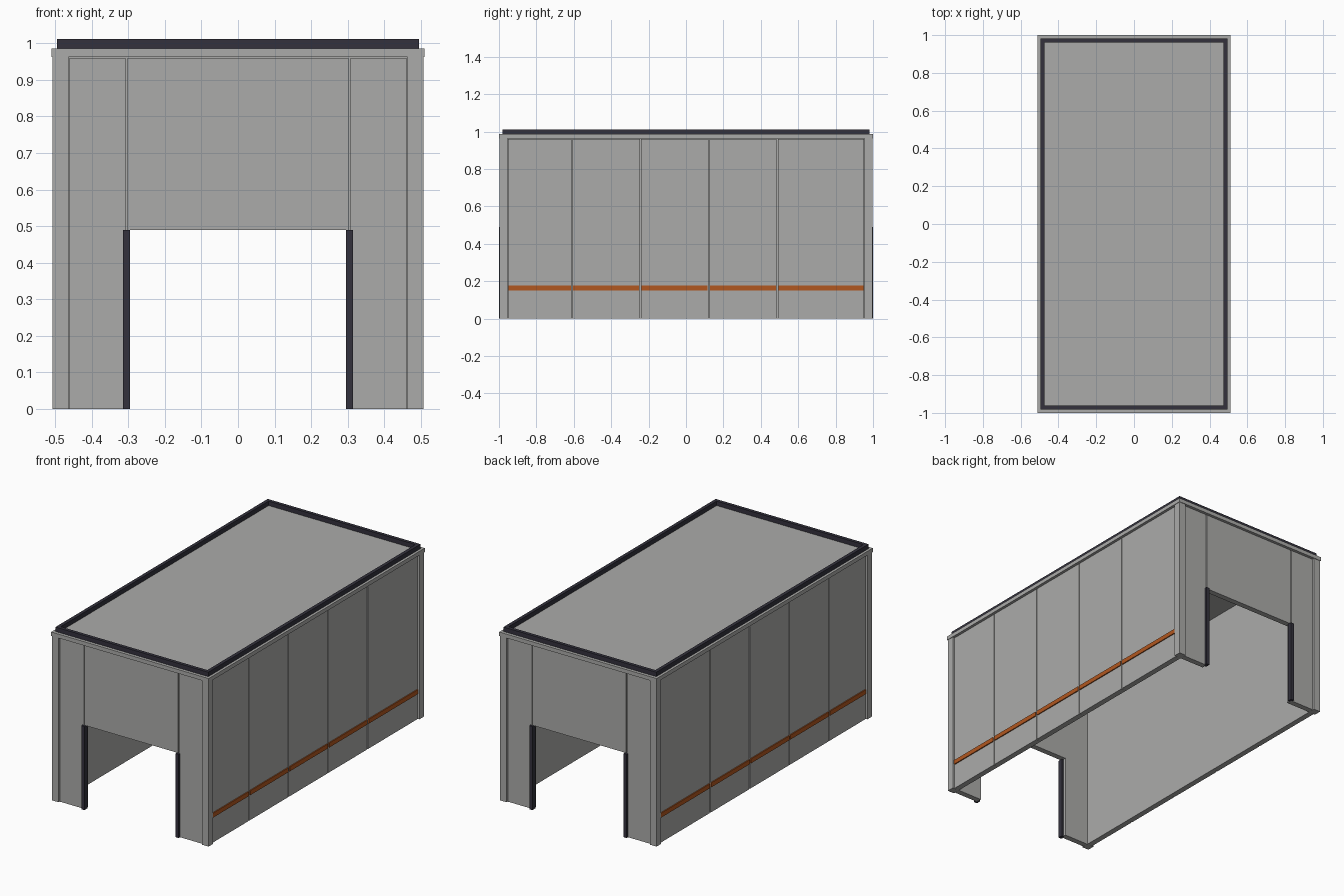
import bpy
import bmesh

if "Cube" in bpy.data.objects:
    bpy.data.objects.remove(bpy.data.objects["Cube"], do_unlink=True)


def material(name, rgb):
    mat = bpy.data.materials.new(name)
    mat.use_nodes = True
    mat.diffuse_color = (*rgb, 1)
    mat.node_tree.nodes["Principled BSDF"].inputs["Base Color"].default_value = (*rgb, 1)
    return mat


GREY = material("concrete_grey", (0.41, 0.41, 0.40))
DARK = material("dark_trim", (0.033, 0.031, 0.046))
ORANGE = material("orange_stripe", (0.44, 0.095, 0.014))


def boxes(name, mat, spans, mirror_x=False, mirror_y=False):
    """One object made of boxes, each given as x, y and z ranges."""
    bm = bmesh.new()
    for span in spans:
        verts = bmesh.ops.create_cube(bm, size=1)["verts"]
        for v in verts:
            v.co = [lo if c < 0 else hi for c, (lo, hi) in zip(v.co, span)]
    mesh = bpy.data.meshes.new(name)
    bm.to_mesh(mesh)
    bm.free()
    mesh.materials.append(mat)
    obj = bpy.data.objects.new(name, mesh)
    bpy.context.collection.objects.link(obj)
    if mirror_x or mirror_y:
        mod = obj.modifiers.new("Mirror", "MIRROR")
        mod.use_axis = (mirror_x, mirror_y, False)
        mod.use_mirror_merge = False
    return obj


# Main dimensions
POST_X, POST_Y = 0.507, 0.997     # outer faces of the corner posts
POST_W = 0.043
RECESS = 0.01                     # panels sit behind the posts, seams behind the panels
EAVE, ROOF = 0.963, 0.986
DOOR_X, DOOR_Z = 0.305, 0.49
GAP = 0.003                       # half the width of a seam
IN_X, IN_Y = POST_X - POST_W, POST_Y - POST_W
PANEL_X, PANEL_Y = POST_X - RECESS, POST_Y - RECESS
CORE_X, CORE_Y = PANEL_X - RECESS, PANEL_Y - RECESS

# Corner posts and roof slab
boxes("corner_posts", GREY, [((IN_X, POST_X), (IN_Y, POST_Y), (0, EAVE))], True, True)
boxes("roof_slab", GREY, [((-0.51, 0.51), (-1, 1), (EAVE, ROOF))])

# Side walls: a continuous core with five panels separated by seams
boxes("side_wall_cores", GREY, [((IN_X, CORE_X), (-IN_Y, IN_Y), (0, EAVE))], True)
joints = [-IN_Y] + [-0.61 + 0.366 * i for i in range(4)] + [IN_Y]
bays = list(zip(joints, joints[1:]))
boxes("side_panels", GREY,
      [((CORE_X, PANEL_X), (a + GAP, b - GAP), (0, EAVE - GAP)) for a, b in bays], True)
boxes("side_stripes", ORANGE,
      [((PANEL_X, PANEL_X + 0.006), (a + 2 * GAP, b - 2 * GAP), (0.15, 0.176))
       for a, b in bays], True)

# End walls: door piers and lintels, the same at front and back
boxes("end_pier_cores", GREY, [((DOOR_X, IN_X), (IN_Y, CORE_Y), (0, EAVE))], True, True)
boxes("end_pier_panels", GREY,
      [((DOOR_X + GAP, IN_X - GAP), (CORE_Y, PANEL_Y), (0, EAVE - GAP))], True, True)
boxes("lintel_cores", GREY,
      [((-DOOR_X, DOOR_X), (IN_Y, CORE_Y), (DOOR_Z, EAVE))], mirror_y=True)
boxes("lintel_panels", GREY,
      [((GAP - DOOR_X, DOOR_X - GAP), (CORE_Y, PANEL_Y), (DOOR_Z, EAVE - GAP))],
      mirror_y=True)

# Dark door jambs
boxes("door_jambs", DARK,
      [((DOOR_X - 0.01, DOOR_X + 0.01), (0.972, 1), (0, DOOR_Z))], True, True)

# Raised dark rim around the roof
RIM_X, RIM_Y, RIM_W, RIM_Z = 0.495, 0.982, 0.02, 1.012
boxes("roof_rim_sides", DARK,
      [((RIM_X - RIM_W, RIM_X), (-RIM_Y, RIM_Y), (ROOF, RIM_Z))], mirror_x=True)
boxes("roof_rim_ends", DARK,
      [((RIM_W - RIM_X, RIM_X - RIM_W), (RIM_Y - RIM_W, RIM_Y), (ROOF, RIM_Z))],
      mirror_y=True)
